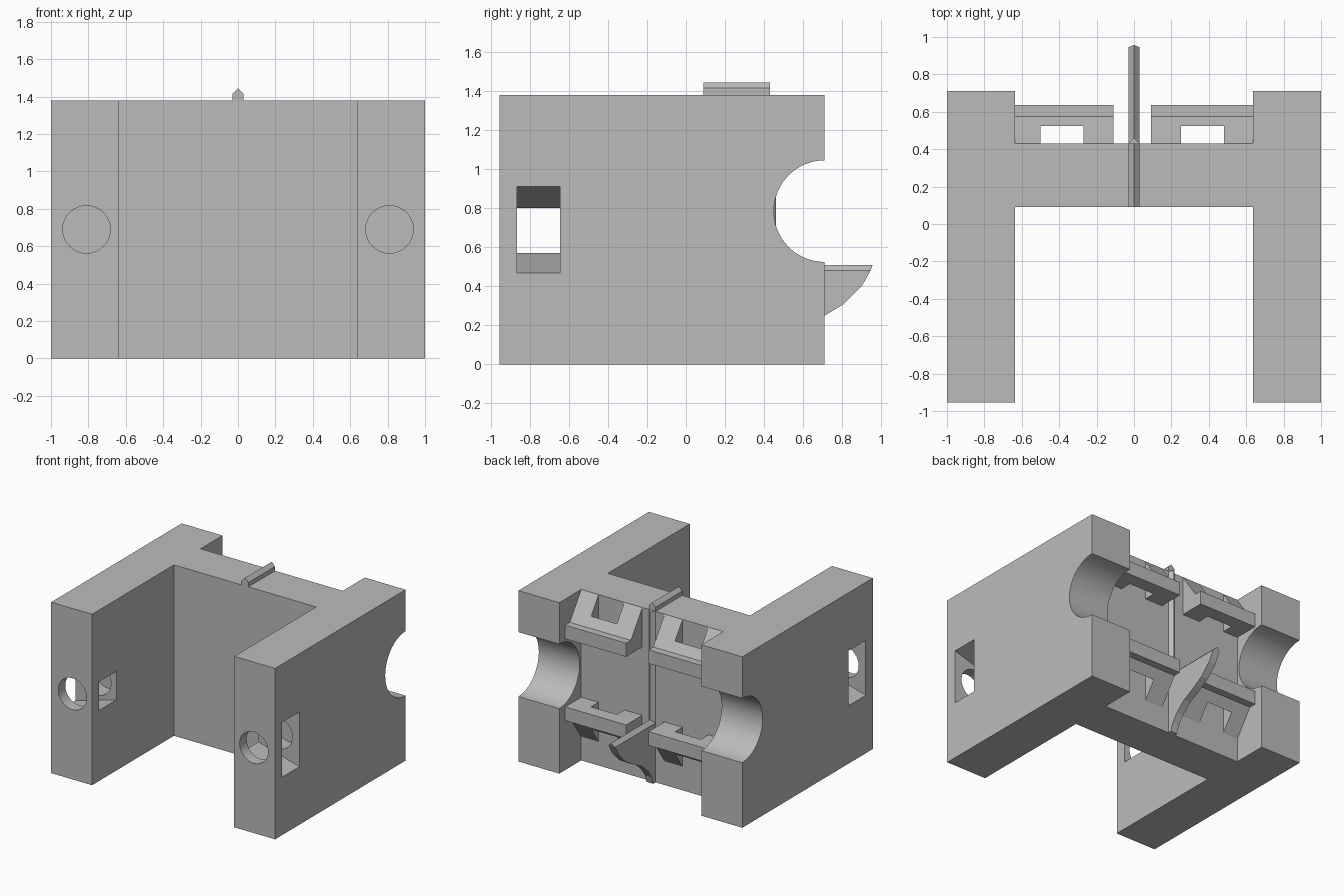
import bpy, bmesh, math
from mathutils import Vector

cube = bpy.data.objects.get("Cube")
if cube:
    bpy.data.objects.remove(cube, do_unlink=True)

grey = bpy.data.materials.new("plain_grey")
grey.use_nodes = True
grey.diffuse_color = (0.5, 0.5, 0.5, 1)
grey.node_tree.nodes["Principled BSDF"].inputs["Base Color"].default_value = (0.5, 0.5, 0.5, 1)


def prism(name, points, axis, lo, hi):
    """Extrude a 2D outline along an axis; outlines are (y,z), (x,z) or (x,y)."""
    def place(a, b, t):
        return {"x": (t, a, b), "y": (a, t, b), "z": (a, b, t)}[axis]
    bm = bmesh.new()
    face = bm.faces.new([bm.verts.new(place(a, b, lo)) for a, b in points])
    moved = bmesh.ops.extrude_face_region(bm, geom=[face])["geom"]
    bmesh.ops.translate(bm, vec=Vector(place(0, 0, hi - lo)),
                        verts=[v for v in moved if isinstance(v, bmesh.types.BMVert)])
    bmesh.ops.recalc_face_normals(bm, faces=bm.faces)
    mesh = bpy.data.meshes.new(name)
    bm.to_mesh(mesh)
    bm.free()
    mesh.materials.append(grey)
    obj = bpy.data.objects.new(name, mesh)
    bpy.context.collection.objects.link(obj)
    return obj


def rect(a0, a1, b0, b1):
    return [(a0, b0), (a1, b0), (a1, b1), (a0, b1)]


def circle(a, b, r, n=64):
    return [(a + r * math.cos(math.tau * i / n), b + r * math.sin(math.tau * i / n))
            for i in range(n)]


def activate(obj):
    bpy.ops.object.select_all(action="DESELECT")
    obj.select_set(True)
    bpy.context.view_layer.objects.active = obj


def cut(obj, cutter):
    cutter.hide_render = True
    mod = obj.modifiers.new("cut", "BOOLEAN")
    mod.operation = "DIFFERENCE"
    mod.solver = "EXACT"
    mod.object = cutter
    activate(obj)
    bpy.ops.object.modifier_apply(modifier="cut")
    bpy.data.objects.remove(cutter, do_unlink=True)


TOP = 1.38
FRONT, BACK = -0.955, 0.71
WEB_FRONT, WEB_BACK = 0.09, 0.43
INNER = 0.635
NOTCH_Z = 0.785

# H-shaped body: two arms joined by a web
half = [(INNER, WEB_FRONT), (INNER, FRONT), (1, FRONT),
        (1, BACK), (INNER, BACK), (INNER, WEB_BACK)]
body = prism("body", half + [(-x, y) for x, y in reversed(half)], "z", 0, TOP)

# Round saddle across the back of both arms
cut(body, prism("saddle_cutter", circle(BACK, NOTCH_Z, 0.26, 96), "x", -1.1, 1.1))

# Blind front bores and flared side windows
for s in (1, -1):
    cut(body, prism("bore_cutter", circle(s * 0.81, 0.69, 0.127), "y", -1.1, -0.5))
    flare = [(s * 0.6, 0.58), (s * 1.03, 0.46), (s * 1.03, 0.92), (s * 0.6, 0.79)]
    cut(body, prism("window_cutter", flare, "y", -0.865, -0.645))

activate(body)
bpy.ops.object.shade_smooth_by_angle(angle=math.radians(25))

# Slotted wedge brackets, upper and lower pairs on the back of the web
wedge = [(0.42, 1.06), (0.635, 1.06), (0.635, 1.17), (0.575, 1.17),
         (WEB_BACK, TOP - 0.002), (0.42, TOP - 0.002)]
SHIFT = -0.01
for level in ("upper", "lower"):
    outline = wedge if level == "upper" else [(y, 2 * NOTCH_Z - z) for y, z in wedge]
    for side, s in (("left", 1), ("right", -1)):
        ends = sorted((s * 0.10 + SHIFT, s * (INNER + 0.01)))
        bracket = prism(f"{level}_{side}_bracket", outline, "x", *ends)
        slot = sorted((s * 0.26 + SHIFT, s * 0.49 + SHIFT))
        cut(bracket, prism("slot_cutter", rect(*slot, 0.4, 0.525), "z", -0.1, 1.5))

# Gabled ridge on top of the web
W = 0.03
prism("top_ridge", [(-W, TOP - 0.02), (W, TOP - 0.02), (W, 1.415), (0, 1.445), (-W, 1.415)],
      "y", WEB_FRONT, WEB_BACK)

# Pointed rib down the back of the web
prism("back_rib", [(-W, 0.41), (W, 0.41), (W, WEB_BACK), (0, 0.46), (-W, WEB_BACK)],
      "z", 0, TOP)

# Curved fin with a gabled top edge
fin = prism("fin", [(0.42, 0.52), (0.96, 0.52), (0.945, 0.48), (0.90, 0.40), (0.81, 0.31),
                    (0.71, 0.25), (0.61, 0.20), (0.53, 0.13), (0.48, 0.06), (0.46, 0),
                    (0.42, 0)], "x", -W, W)
for s in (1, -1):
    cut(fin, prism("gable_cutter", [(0, 0.51), (s * 0.04, 0.47), (s * 0.04, 0.6), (0, 0.6)],
                   "y", 0.3, 1.1))
